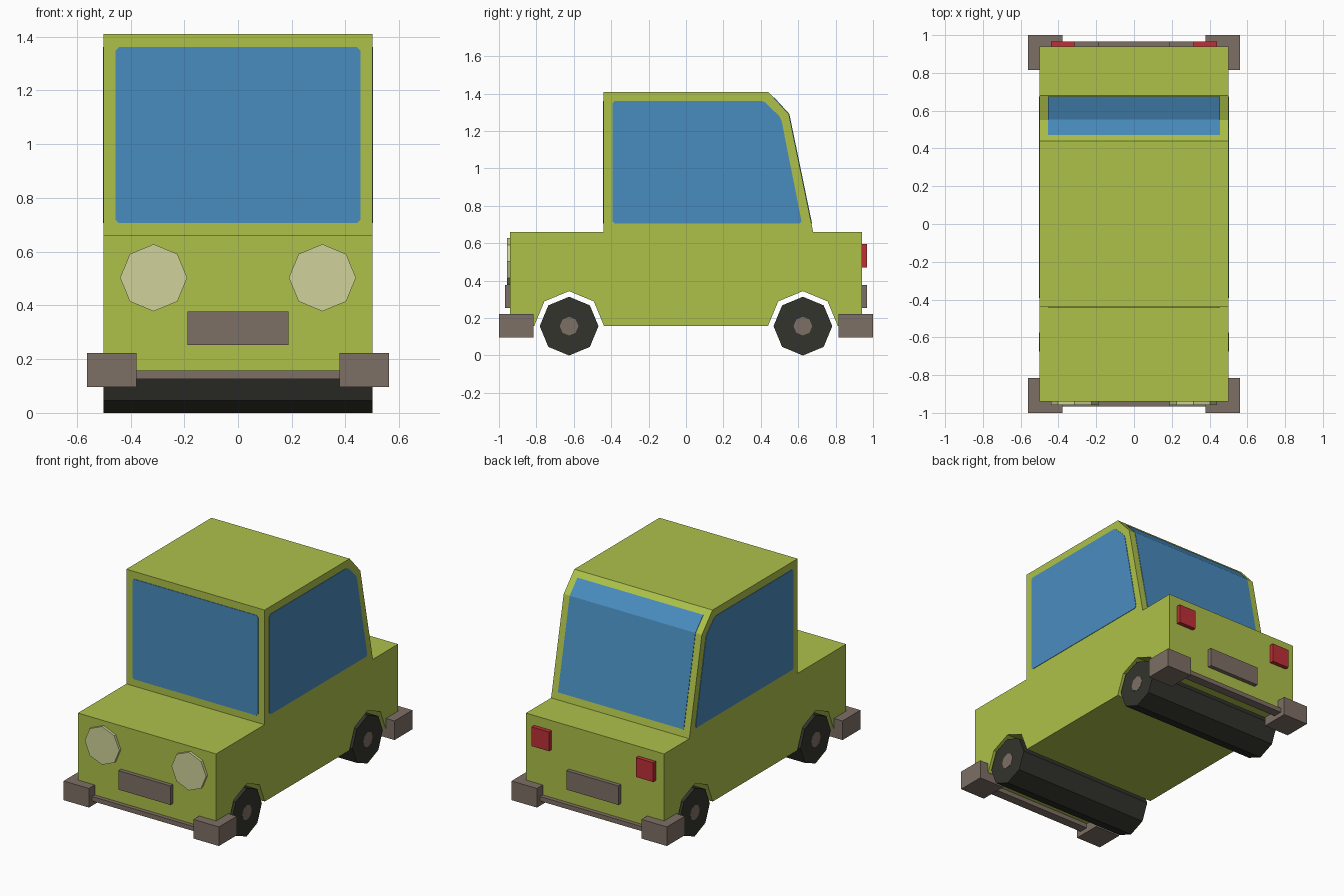
import bpy, bmesh, math
from mathutils import Vector

if "Cube" in bpy.data.objects:
    bpy.data.objects.remove(bpy.data.objects["Cube"])


def material(name, r, g, b):
    m = bpy.data.materials.new(name)
    m.diffuse_color = (r, g, b, 1)
    m.use_nodes = True
    m.node_tree.nodes["Principled BSDF"].inputs["Base Color"].default_value = m.diffuse_color
    return m


GREEN = material("lime_green_paint", 0.420, 0.535, 0.068)
GLASS = material("blue_glass", 0.066, 0.265, 0.520)
TRIM = material("brown_grey_trim", 0.208, 0.162, 0.130)
RUBBER = material("dark_rubber", 0.034, 0.034, 0.027)
LAMP = material("pale_lamp", 0.630, 0.650, 0.325)
RED = material("red_lamp", 0.510, 0.030, 0.037)


def prism(name, outline, axis, lo, hi, mat):
    """Extrude a 2D outline along x (outline = y,z) or y (outline = x,z)."""
    def place(p, t):
        return Vector((t, p[0], p[1]) if axis == "x" else (p[0], t, p[1]))
    bm = bmesh.new()
    face = bm.faces.new([bm.verts.new(place(p, lo)) for p in outline])
    new = bmesh.ops.extrude_face_region(bm, geom=[face], use_keep_orig=True)
    moved = [v for v in new["geom"] if isinstance(v, bmesh.types.BMVert)]
    bmesh.ops.translate(bm, verts=moved, vec=place((0, 0), hi - lo))
    bmesh.ops.recalc_face_normals(bm, faces=bm.faces)
    me = bpy.data.meshes.new(name)
    bm.to_mesh(me)
    bm.free()
    me.materials.append(mat)
    ob = bpy.data.objects.new(name, me)
    bpy.context.collection.objects.link(ob)
    return ob


def rect(a0, a1, b0, b1):
    return [(a0, b0), (a1, b0), (a1, b1), (a0, b1)]


def octagon(ca, cb, r, first=0, count=8):
    return [(ca + r * math.cos(math.pi / 4 * (first - i)),
             cb + r * math.sin(math.pi / 4 * (first - i))) for i in range(count)]


def clip_corners(points, c=0.012):
    """Cut each corner slightly so the panes look rounded."""
    out = []
    for i, p in enumerate(points):
        p = Vector(p)
        for q in (points[i - 1], points[(i + 1) % len(points)]):
            out.append(tuple(p + (Vector(q) - p).normalized() * c))
    return out


AXLE_Y, AXLE_Z, FLOOR = 0.625, 0.157, 0.157

# Body: one side profile with octagonal wheel arches cut into the bottom
arch = [list(reversed(octagon(y, FLOOR, 0.187, 4, 5))) for y in (AXLE_Y, -AXLE_Y)]
profile = [(-0.94, FLOOR), (-0.94, 0.66), (-0.44, 0.66), (-0.44, 1.41),
           (0.44, 1.41), (0.55, 1.29), (0.68, 0.66), (0.94, 0.66), (0.94, FLOOR)]
prism("car_body", profile + arch[0] + arch[1], "x", -0.5, 0.5, GREEN)

# Windows: thin plates
prism("windscreen", clip_corners(rect(-0.455, 0.455, 0.706, 1.361)),
      "y", -0.443, -0.438, GLASS)
side = clip_corners([(-0.392, 0.706), (-0.392, 1.361), (0.416, 1.361),
                     (0.508, 1.27), (0.62, 0.706)])
for s, label in ((-1, "left"), (1, "right")):
    prism(label + "_window", side, "x", s * 0.498, s * 0.503, GLASS)

# Rear window follows the bend at the back of the roof
bend = [Vector(p) for p in ((0.47, 1.377), (0.55, 1.29), (0.671, 0.705))]
outward = [Vector(p) for p in ((0.74, 0.67), (0.90, 0.46), (0.98, 0.20))]
outer = [p + n * 0.003 for p, n in zip(bend, outward)]
inner = [p - n * 0.003 for p, n in zip(bend, outward)]
prism("rear_window", outer + inner[::-1], "x", -0.455, 0.455, GLASS)

for s, end in ((-1, "front"), (1, "rear")):
    # Full-width wheel rollers with hubs
    prism(end + "_wheels", octagon(s * AXLE_Y, AXLE_Z, 0.157), "x", -0.5, 0.5, RUBBER)
    prism(end + "_hubs", octagon(s * AXLE_Y, AXLE_Z, 0.05), "x", -0.502, 0.502, TRIM)
    # Number plate without lettering, bumper bar and corner blocks
    prism(end + "_plate", rect(-0.188, 0.188, 0.253, 0.377),
          "y", s * 0.935, s * 0.967, TRIM)
    prism(end + "_bumper_bar", rect(-0.39, 0.39, 0.127, FLOOR),
          "y", s * 0.907, s * 0.967, TRIM)
    for m, label in ((-1, "left"), (1, "right")):
        prism(f"{end}_{label}_bumper_block",
              rect(*sorted((m * 0.378, m * 0.562)), 0.097, 0.222),
              "y", s * 0.815, s, TRIM)

# Lamps
for m, label in ((-1, "left"), (1, "right")):
    prism(label + "_headlight", octagon(m * 0.314, 0.503, 0.125),
          "y", -0.957, -0.935, LAMP)
    prism(label + "_tail_light", rect(*sorted((m * 0.314, m * 0.44)), 0.47, 0.596),
          "y", 0.935, 0.967, RED)
